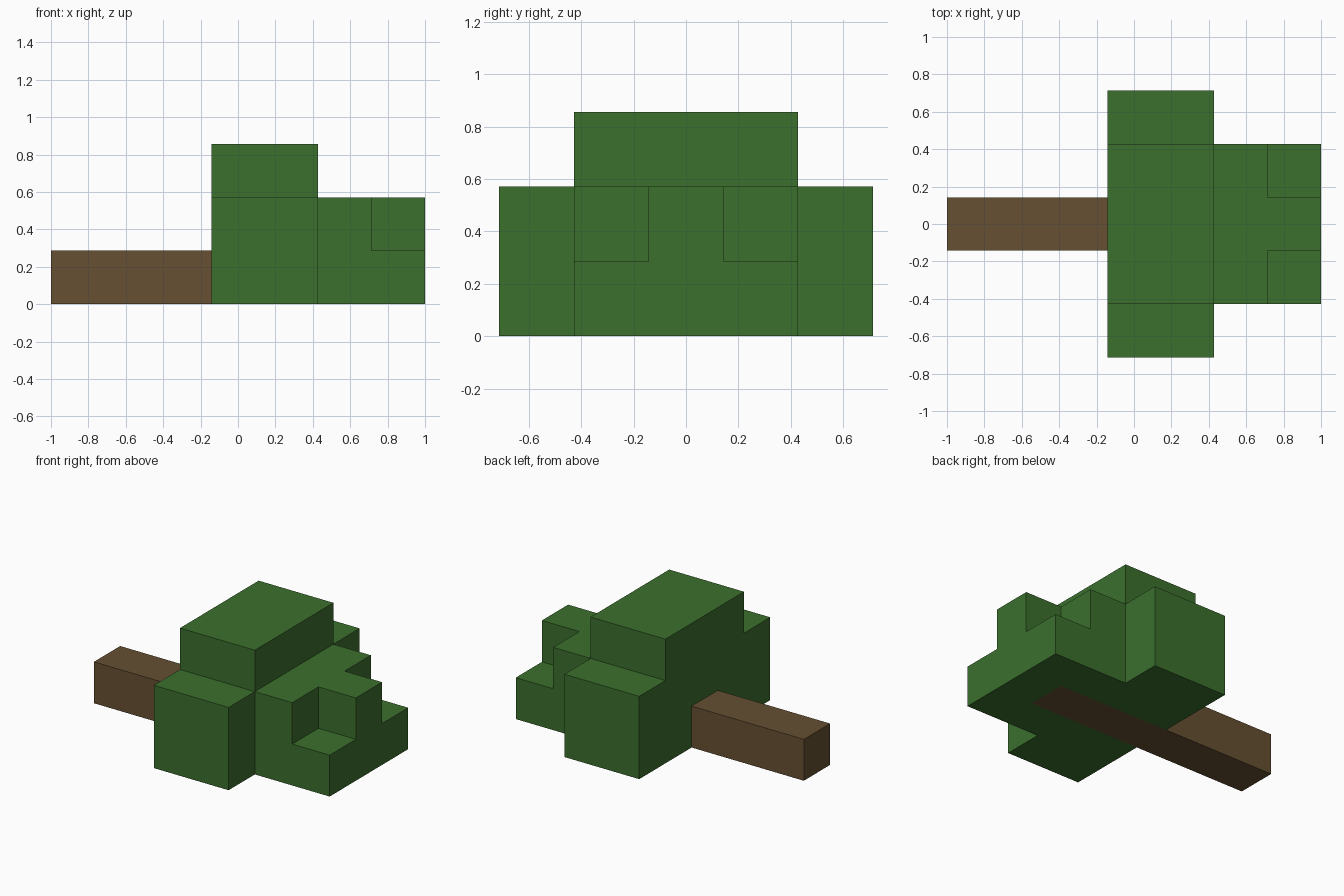
import bpy
import bmesh
from itertools import product
from mathutils import Vector

if "Cube" in bpy.data.objects:
    bpy.data.objects.remove(bpy.data.objects["Cube"], do_unlink=True)

CELL = 2 / 7                               # block edge length
ORIGIN = Vector((-1, -2.5 * CELL, 0))
AXES = [Vector(a) for a in ((1, 0, 0), (0, 1, 0), (0, 0, 1))]


def material(name, rgb):
    mat = bpy.data.materials.new(name)
    mat.use_nodes = True
    mat.diffuse_color = (*rgb, 1)
    mat.node_tree.nodes["Principled BSDF"].inputs["Base Color"].default_value = (*rgb, 1)
    return mat


def box(xs, ys, zs):
    """Set of block cells covering half-open index ranges."""
    return set(product(range(*xs), range(*ys), range(*zs)))


def build(name, cells, solid, mat):
    """Outer skin of some cells, leaving out faces hidden inside the solid."""
    bm = bmesh.new()
    for cell in cells:
        centre = Vector(cell) + Vector((0.5, 0.5, 0.5))
        for i, axis in enumerate(AXES):
            for sign in (-1, 1):
                n = axis * sign
                if tuple(int(c) for c in Vector(cell) + n) in solid:
                    continue
                u = AXES[(i + 1) % 3] / 2
                v = n.cross(u)
                ring = (u + v, v - u, -u - v, u - v)
                bm.faces.new([bm.verts.new(ORIGIN + (centre + n / 2 + r) * CELL)
                              for r in ring])
    bmesh.ops.remove_doubles(bm, verts=bm.verts[:], dist=CELL / 100)
    mesh = bpy.data.meshes.new(name)
    bm.to_mesh(mesh)
    bm.free()
    mesh.materials.append(mat)
    obj = bpy.data.objects.new(name, mesh)
    bpy.context.collection.objects.link(obj)


# Trunk lying along x, running into the foliage
trunk = box((0, 6), (2, 3), (0, 1))

# Foliage: side boughs, raised crown, and a tip with two notched corners
foliage = box((3, 5), (0, 5), (0, 2))
foliage |= box((3, 5), (1, 4), (2, 3))
foliage |= box((5, 7), (1, 4), (0, 2))
foliage -= {(6, 1, 1), (6, 3, 1)}
foliage -= trunk

solid = trunk | foliage
build("trunk", trunk, solid, material("bark brown", (0.133, 0.080, 0.032)))
build("foliage", foliage, solid, material("leaf green", (0.045, 0.162, 0.027)))
